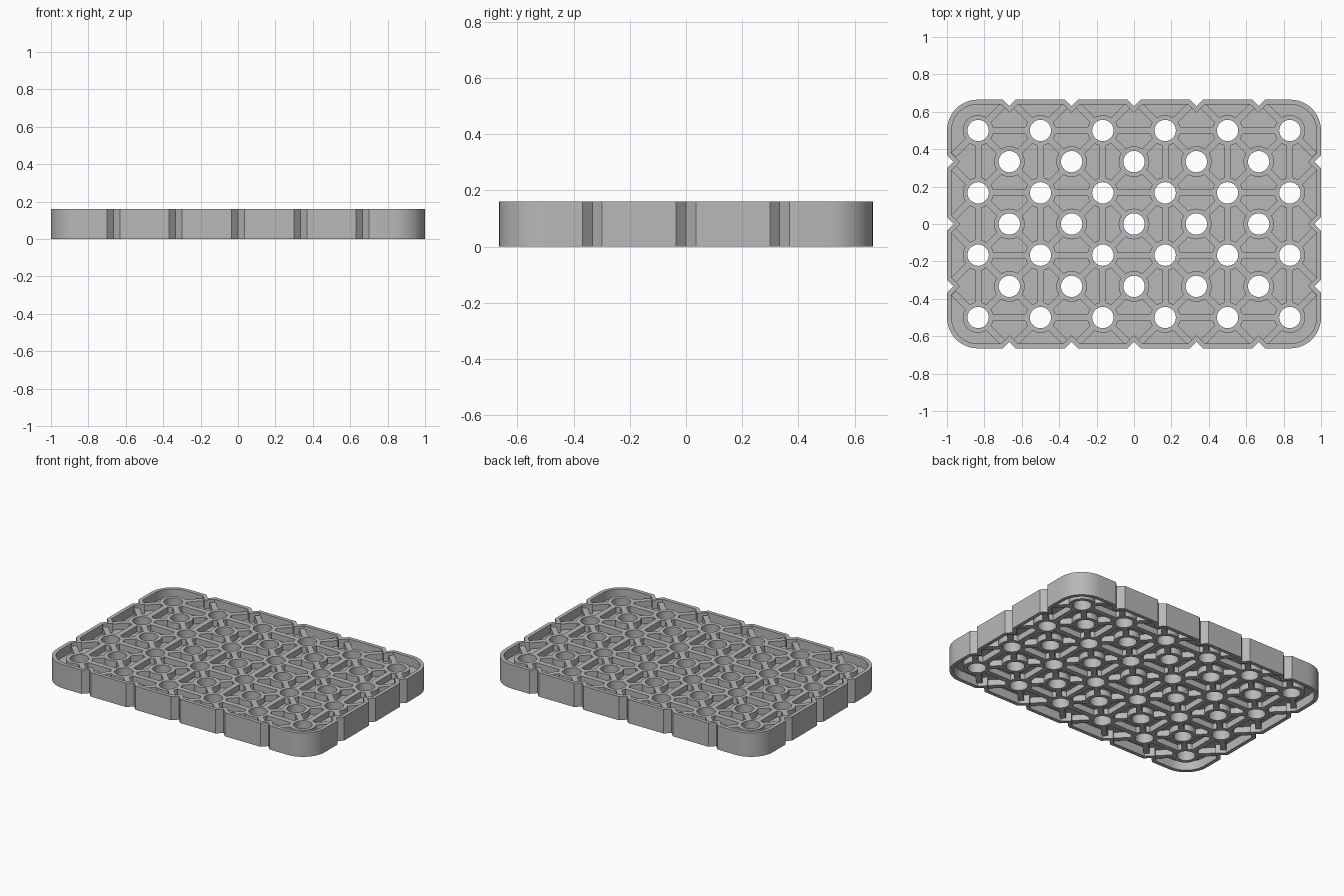
import bpy, math
from mathutils import Vector

if "Cube" in bpy.data.objects:
    bpy.data.objects.remove(bpy.data.objects["Cube"], do_unlink=True)

P = 1 / 3                      # hole pitch
HX, HY, H = 1.0, 0.665, 0.16   # half sizes and height
HOLE, TUBE = 0.057, 0.082
LOW, HIGH = 0.02, 0.14         # rib and tube span
RIB = 0.036

grey = bpy.data.materials.new("plain grey")
grey.use_nodes = True
colour = (0.48, 0.48, 0.48, 1)
grey.diffuse_color = colour
grey.node_tree.nodes["Principled BSDF"].inputs["Base Color"].default_value = colour


def circle(cx, cy, r, n=32):
    return [(cx + r * math.cos(2 * math.pi * i / n),
             cy + r * math.sin(2 * math.pi * i / n)) for i in range(n)]


def outline(inset, depth):
    """Rounded rectangle with V notches along each side."""
    hx, hy, r = HX - inset, HY - inset, 0.165 - inset
    w = depth - inset
    pts = []
    for k, (sx, sy) in enumerate([(1, 1), (-1, 1), (-1, -1), (1, -1)]):
        for i in range(13):
            a = math.radians(90 * k + 7.5 * i)
            pts.append((sx * (hx - r) + r * math.cos(a), sy * (hy - r) + r * math.sin(a)))
        # Run along the side that follows this corner
        n = 2 if k % 2 == 0 else 1
        for m in range(n, -n - 1, -1):
            for off, d in ((w, 0), (0, w), (-w, 0)):
                t = m * P + off
                pts.append([(t, hy - d), (-hx + d, t), (-t, -hy + d), (hx - d, -t)][k])
    return pts


def plate(name, loops, z0, z1):
    """Extruded flat profile; inner loops become holes."""
    cu = bpy.data.curves.new(name, 'CURVE')
    cu.dimensions = '2D'
    cu.fill_mode = 'BOTH'
    cu.extrude = (z1 - z0) / 2
    for loop in loops:
        sp = cu.splines.new('POLY')
        sp.points.add(len(loop) - 1)
        for pt, (x, y) in zip(sp.points, loop):
            pt.co = (x, y, 0, 1)
        sp.use_cyclic_u = True
    ob = bpy.data.objects.new(name, cu)
    bpy.context.collection.objects.link(ob)
    ob.location.z = (z0 + z1) / 2
    bpy.ops.object.select_all(action='DESELECT')
    ob.select_set(True)
    bpy.context.view_layer.objects.active = ob
    bpy.ops.object.convert(target='MESH')
    ob = bpy.context.object
    ob.data.materials.clear()
    ob.data.materials.append(grey)
    bpy.ops.object.shade_smooth_by_angle(angle=math.radians(30))
    return ob


def bar(a, b, gap_a, gap_b):
    """Rectangle from a to b, shortened at both ends."""
    a, b = Vector(a), Vector(b)
    d = (b - a).normalized()
    s = Vector((-d.y, d.x)) * RIB / 2
    a, b = a + d * gap_a, b - d * gap_b
    return [tuple(v) for v in (a - s, b - s, b + s, a + s)]


# Staggered hole centres: rows of six alternate with rows of five
main = [((i - 2.5) * P, (j - 1.5) * P) for i in range(6) for j in range(4)]
between = [(i * P, j * P) for i in range(-2, 3) for j in range(-1, 2)]
holes = main + between

# Perimeter wall and middle web
plate("perimeter_wall", [outline(0, 0.035), outline(0.025, 0.07)], 0, H)
plate("middle_web", [outline(0.012, 0.052)] + [circle(x, y, HOLE + 0.01) for x, y in holes],
      0.06, 0.10)

# Tubes around the holes
plate("hole_tubes", [c for x, y in holes for c in (circle(x, y, TUBE), circle(x, y, HOLE))],
      LOW, HIGH)

# Ribs: straight between main holes, diagonal to the holes and notches around
straight, diagonal = [], []
for x, y in main:
    if x < 2 * P:
        straight.append(bar((x, y), (x + P, y), 0.07, 0.07))
    if y < P:
        straight.append(bar((x, y), (x, y + P), 0.07, 0.07))
    for sx in (-1, 1):
        for sy in (-1, 1):
            tx, ty = x + sx * P / 2, y + sy * P / 2
            edge_x, edge_y = abs(tx) > 0.9, abs(ty) > 0.6
            if edge_x and edge_y:
                continue
            diagonal.append(bar((x, y), (tx, ty), 0.07, 0.05 if edge_x or edge_y else 0.07))
plate("straight_ribs", straight, LOW, HIGH)
plate("diagonal_ribs", diagonal, LOW, HIGH)
